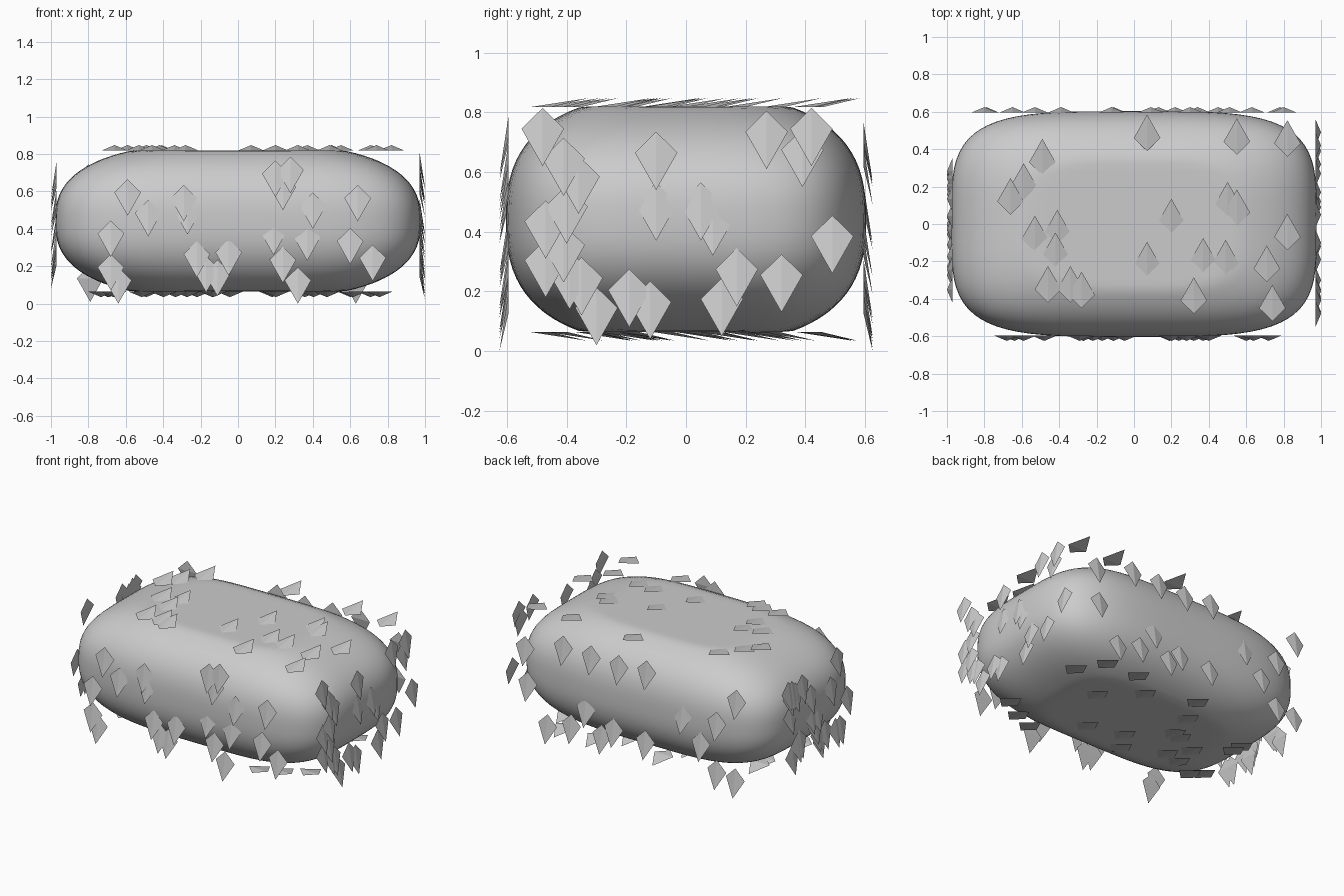
import bpy, bmesh, random
from mathutils import Vector

if "Cube" in bpy.data.objects:
    bpy.data.objects.remove(bpy.data.objects["Cube"])

random.seed(4)
CZ = 0.447                      # body centre height
PX, PY, Z0, Z1 = 0.97, 0.595, 0.07, 0.823   # planes the leaves lie on


def make_object(name, bm, smooth=False):
    bmesh.ops.recalc_face_normals(bm, faces=bm.faces)
    me = bpy.data.meshes.new(name)
    bm.to_mesh(me)
    bm.free()
    for p in me.polygons:
        p.use_smooth = smooth
    ob = bpy.data.objects.new(name, me)
    bpy.context.collection.objects.link(ob)
    return ob


# Rounded bush body: subdivided cube pushed onto a flattened superellipsoid
bm = bmesh.new()
bmesh.ops.create_cube(bm, size=2)
bmesh.ops.subdivide_edges(bm, edges=bm.edges, cuts=23, use_grid_fill=True)
for v in bm.verts:
    x, y, z = v.co
    y, x = y, x
    r = ((abs(x) ** 4 + abs(y) ** 4) ** 0.65 + abs(z) ** 2.6) ** (1 / 2.6)
    z = max(-0.377, min(0.378, z / r * 0.42))
    v.co = (x / r * 0.977, y / r * 0.603, CZ + z)
make_object("bush_body", bm, True)


# Leaf: kite-shaped wedge whose long tip lifts off the surface
def add_leaf(bm, centre, head, normal):
    c, h, n = Vector(centre), Vector(head), Vector(normal)
    s = h.cross(n)
    top = bm.verts.new(c + h * 0.09)
    a = bm.verts.new(c + h * 0.02 + s * 0.071)
    b = bm.verts.new(c + h * 0.02 - s * 0.071)
    tip = bm.verts.new(c - h * 0.105 + n * 0.03)
    for f in ((top, a, tip), (top, tip, b), (top, b, a), (a, b, tip)):
        bm.faces.new(f)


def leaf_group(name, spots, place, head, normal):
    bm = bmesh.new()
    for s, t in spots:
        add_leaf(bm, place(s, t), head, normal)
    make_object(name, bm)


def scatter(n, s0, s1, t0, t1):
    return [(random.uniform(s0, s1), random.uniform(t0, t1)) for _ in range(n)]


# Leaf placements per side
front = [(-.59, .58), (-.48, .47), (-.29, .55), (-.27, .48), (.20, .68), (.28, .70),
         (.24, .61), (.40, .51), (.64, .55), (-.68, .36), (-.68, .18), (-.64, .11),
         (-.22, .25), (-.17, .17), (-.11, .15), (-.05, .26), (.19, .37), (.24, .22),
         (.37, .34), (.32, .11), (.60, .32), (.72, .23)]
right = [(-.48, .73), (-.41, .63), (-.36, .57), (-.10, .65), (-.10, .48), (.27, .72),
         (.42, .73), (.39, .66), (.05, .48), (.09, .43), (.49, .37), (-.47, .42),
         (-.40, .47), (-.47, .29), (-.41, .34), (-.35, .23), (-.39, .25), (-.30, .13),
         (-.19, .19), (-.12, .15), (.12, .16), (.17, .26), (.32, .24)]
top = [(-.49, .35), (-.59, .22), (-.66, .14), (.07, .48), (.55, .46), (.82, .45),
       (.20, .03), (.50, .12), (.55, .08), (.82, -.05), (-.53, -.06), (-.41, -.03),
       (-.42, -.15), (.07, -.20), (.37, -.18), (.49, -.19), (.71, -.22), (-.46, -.33),
       (-.34, -.33), (-.28, -.36), (.32, -.39), (.74, -.43)]
back = [(.51, .68), (.30, .67), (.09, .66), (-.12, .68), (-.80, .66), (.34, .30),
        (.13, .22), (.78, .36), (.80, .60), (-.11, .20), (-.39, .45), (-.65, .47),
        (-.65, .14), (-.79, .12), (.45, .16), (.22, .15), (-.53, .3), (.63, .11)]

leaf_group("front_leaves", front, lambda s, t: (s, -PY, t), (0, 0, 1), (0, -1, 0))
leaf_group("back_leaves", back, lambda s, t: (s, PY, t), (0, 0, 1), (0, 1, 0))
leaf_group("right_leaves", right, lambda s, t: (PX, s, t), (0, 0, 1), (1, 0, 0))
leaf_group("left_leaves", scatter(22, -.4, .33, .14, .72),
           lambda s, t: (-PX, s, t), (0, 0, 1), (-1, 0, 0))
leaf_group("top_leaves", top, lambda s, t: (s, t, Z1), (0, -1, 0), (0, 0, 1))
leaf_group("bottom_leaves", scatter(22, -.76, .76, -.48, .51),
           lambda s, t: (s, t, Z0), (0, -1, 0), (0, 0, -1))
lowest = min(v.co.z for o in bpy.data.objects for v in o.data.vertices)
for o in bpy.data.objects:
    o.location.z -= lowest
